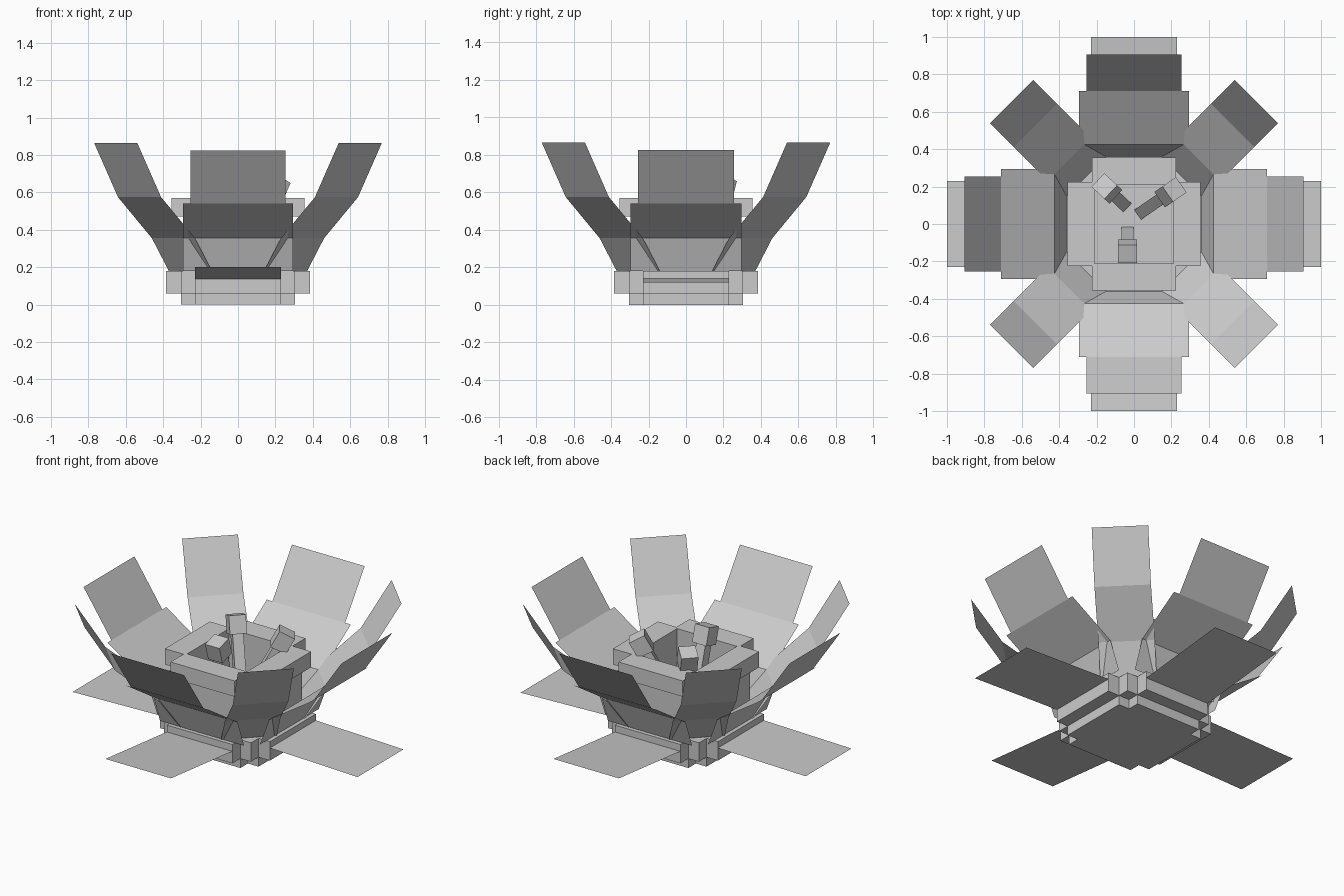
import bpy
from math import cos, sin, radians, pi
from mathutils import Vector, Matrix

if "Cube" in bpy.data.objects:
    bpy.data.objects.remove(bpy.data.objects["Cube"])

grey = bpy.data.materials.new("plain_grey")
grey.use_nodes = True
COLOUR = (0.6, 0.6, 0.6, 1)
grey.diffuse_color = COLOUR
grey.node_tree.nodes["Principled BSDF"].inputs["Base Color"].default_value = COLOUR


def make(name, verts, faces, matrix=None):
    mesh = bpy.data.meshes.new(name)
    mesh.from_pydata([tuple(v) for v in verts], [], faces)
    mesh.materials.append(grey)
    obj = bpy.data.objects.new(name, mesh)
    bpy.context.collection.objects.link(obj)
    if matrix:
        mesh.transform(matrix)
    return obj


def prism(name, outline, z0, z1, hole=None):
    """Upright block from a plan outline, optionally around a square well (hole = half width)."""
    n = len(outline)
    verts = [(x, y, z) for z in (z0, z1) for x, y in outline]
    faces = [(i, (i + 1) % n, n + (i + 1) % n, n + i) for i in range(n)]
    faces.append(tuple(reversed(range(n))))
    if hole is None:
        faces.append(tuple(range(n, 2 * n)))
    return make(name, verts, faces)


def box(name, lo, hi, matrix=None):
    verts = [(x, y, z) for z in (lo[2], hi[2])
             for x, y in ((lo[0], lo[1]), (hi[0], lo[1]), (hi[0], hi[1]), (lo[0], hi[1]))]
    faces = [(3, 2, 1, 0), (4, 5, 6, 7)] + [(i, (i + 1) % 4, 4 + (i + 1) % 4, 4 + i) for i in range(4)]
    return make(name, verts, faces, matrix)


def around(corner):
    """Repeat one corner's plan points in all four quadrants."""
    points = []
    for k in range(4):
        c, s = round(cos(k * pi / 2)), round(sin(k * pi / 2))
        points += [(x * c - y * s, x * s + y * c) for x, y in corner]
    return points


def petal(name, angle, sections):
    """Folded sheet; each section is (r0, z0, r1, z1, half width)."""
    verts, faces = [], []
    for r0, z0, r1, z1, w in sections:
        n = len(verts)
        verts += [(r0, -w, z0), (r1, -w, z1), (r1, w, z1), (r0, w, z0)]
        faces.append((n, n + 1, n + 2, n + 3))
    return make(name, verts, faces, Matrix.Rotation(radians(angle), 4, "Z"))


# Stepped base
ARM = 0.23
prism("base_foot", around([(0.305, ARM), (ARM, ARM), (ARM, 0.305)]), 0, 0.06)
prism("base_tier", around([(0.385, ARM), (0.305, ARM), (0.305, 0.305), (ARM, 0.305), (ARM, 0.385)]), 0.06, 0.18)

# Hollow cup: floor, and on each side a wall with a wider rim block
WELL = 0.21
box("cup_floor", (-0.22, -0.22, 0.18), (0.22, 0.22, 0.3))
for k, side in enumerate(("left", "back", "right", "front")):
    turn = Matrix.Rotation(k * pi / 2, 4, "Z")
    box("cup_wall_" + side, (WELL, -0.225, 0.18), (0.29, 0.225, 0.47), turn)
    box("cup_rim_" + side, (WELL, -0.225, 0.47), (0.355, 0.225, 0.57), turn)

# Upright petals: broad ones on the sides, narrow ones on the diagonals
for k, side in enumerate(("left", "back", "right", "front")):
    petal("broad_petal_" + side, 90 * k, [
        (0.36, 0.18, 0.425, 0.355, 0.295),
        (0.425, 0.355, 0.71, 0.54, 0.295),
        (0.71, 0.54, 0.905, 0.825, 0.255)])
for k, side in enumerate(("back_left", "back_right", "front_right", "front_left")):
    petal("narrow_petal_" + side, 45 + 90 * k, [
        (0.36, 0.18, 0.488, 0.355, 0.163),
        (0.488, 0.355, 0.745, 0.575, 0.163),
        (0.745, 0.575, 0.925, 0.865, 0.163)])

# Low spreading leaves
for side, angle, z0, z1 in (("left", 0, 0.14, 0.12), ("back", 90, 0.135, 0.2),
                            ("right", 180, 0.14, 0.125), ("front", 270, 0.135, 0.2)):
    petal("leaf_" + side, angle, [(0.37, z0, 1.0, z1, ARM)])

# Three leaning stamens with block tips
for name, foot, tip in (("front", (-0.035, -0.05), (-0.035, -0.145)),
                        ("left", (0.05, 0.07), (0.195, 0.17)),
                        ("right", (-0.06, 0.11), (-0.145, 0.19))):
    start, end = Vector((*foot, 0.3)), Vector((*tip, 0.625))
    axis = end - start
    out = Vector((axis.x, axis.y, 0)).normalized()
    across = Vector((0, 0, 1)).cross(out)
    frame = Matrix((axis.normalized().cross(across) * -1, across, axis.normalized())).transposed().to_4x4()
    frame = Matrix.Translation(start) @ frame
    length = axis.length
    box("stamen_stem_" + name, (-0.032, -0.032, -0.02), (0.032, 0.032, length - 0.05), frame)
    box("stamen_tip_" + name, (-0.05, -0.05, length - 0.055), (0.05, 0.05, length + 0.055), frame)
